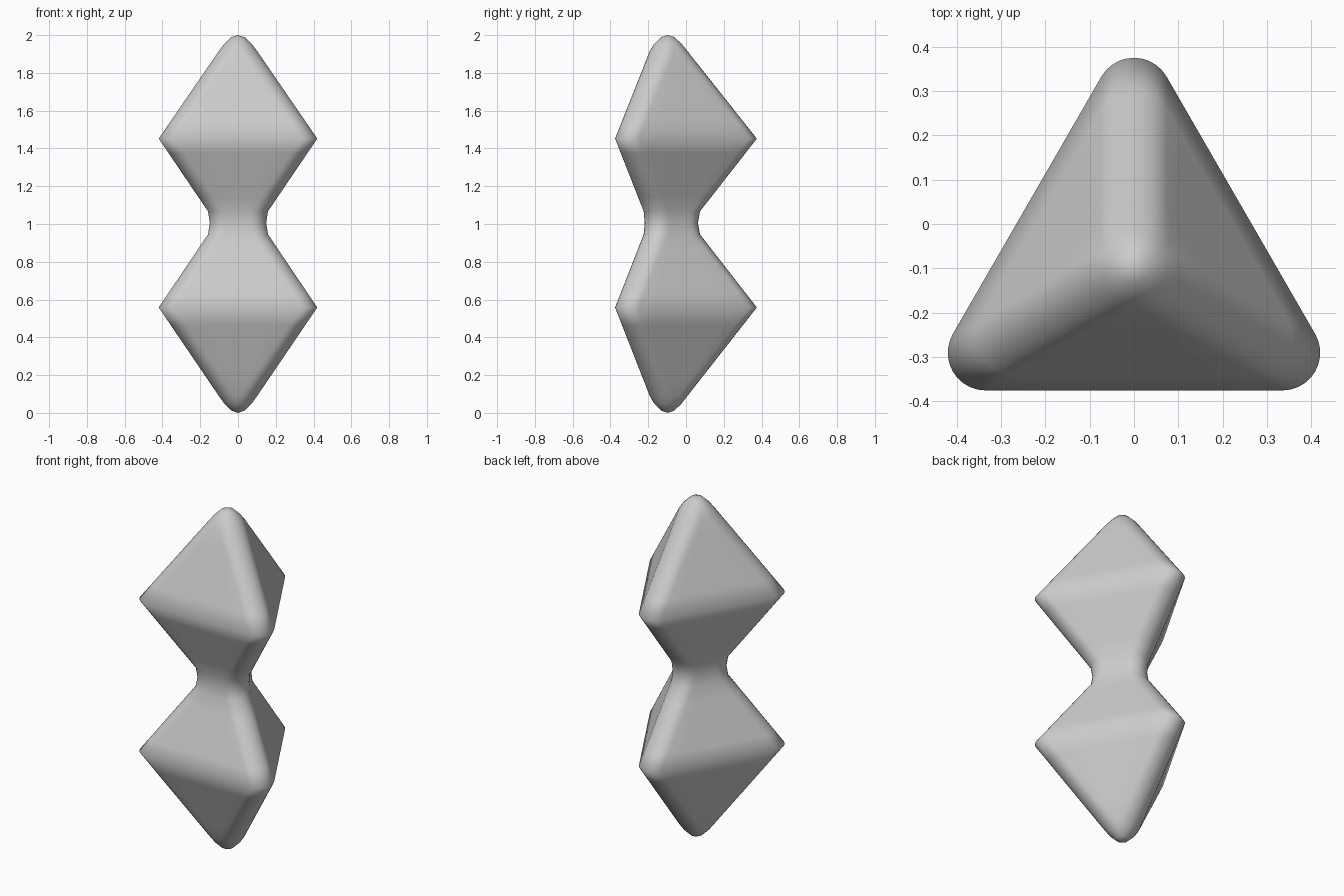
import bpy, bmesh, math

if "Cube" in bpy.data.objects:
    bpy.data.objects.remove(bpy.data.objects["Cube"])

CY = -0.097          # y of the vertical axis
ARC, SIDE = 10, 6    # steps per rounded corner and per flat side


def section(z, c, r):
    """Rounded triangle: corner centres at distance c, corner radius r."""
    pts = []
    for k in range(3):
        a = math.radians(90 + 120 * k)
        b = a + math.radians(120)
        for i in range(ARC + 1):
            t = a + math.radians(-60 + 120 * i / ARC)
            pts.append((c * math.cos(a) + r * math.cos(t),
                        CY + c * math.sin(a) + r * math.sin(t), z))
        m = a + math.radians(60)
        for i in range(1, SIDE):
            f = i / SIDE
            pts.append((c * ((1 - f) * math.cos(a) + f * math.cos(b)) + r * math.cos(m),
                        CY + c * ((1 - f) * math.sin(a) + f * math.sin(b)) + r * math.sin(m), z))
    return pts


# Key levels: height, corner distance, corner radius
keys = [(0.012, 0.002, 0.033), (0.05, 0.004, 0.07), (0.09, 0.02, 0.085),
        (0.558, 0.387, 0.085), (0.945, 0.088, 0.083), (1.005, 0.077, 0.083),
        (1.067, 0.088, 0.083), (1.452, 0.387, 0.085), (1.915, 0.02, 0.085),
        (1.953, 0.004, 0.07), (1.99, 0.002, 0.033)]

# Extra rings on the long slopes keep the shading clean
levels = []
for p, q in zip(keys, keys[1:]):
    n = 5 if q[0] - p[0] > 0.2 else 1
    levels += [tuple(u + (v - u) * i / n for u, v in zip(p, q)) for i in range(n)]
levels.append(keys[-1])

# Double bipyramid body
bm = bmesh.new()
rings = [[bm.verts.new(p) for p in section(*lv)] for lv in levels]
count = len(rings[0])
for lo, hi in zip(rings, rings[1:]):
    for i in range(count):
        j = (i + 1) % count
        bm.faces.new((lo[i], lo[j], hi[j], hi[i]))

# Pointed tips
bottom, top = bm.verts.new((0, CY, 0)), bm.verts.new((0, CY, 2))
for i in range(count):
    j = (i + 1) % count
    bm.faces.new((bottom, rings[0][j], rings[0][i]))
    bm.faces.new((top, rings[-1][i], rings[-1][j]))
bmesh.ops.recalc_face_normals(bm, faces=bm.faces)
for f in bm.faces:
    f.smooth = True

mesh = bpy.data.meshes.new("double_gem")
bm.to_mesh(mesh)
bm.free()
obj = bpy.data.objects.new("double_gem", mesh)
bpy.context.collection.objects.link(obj)
